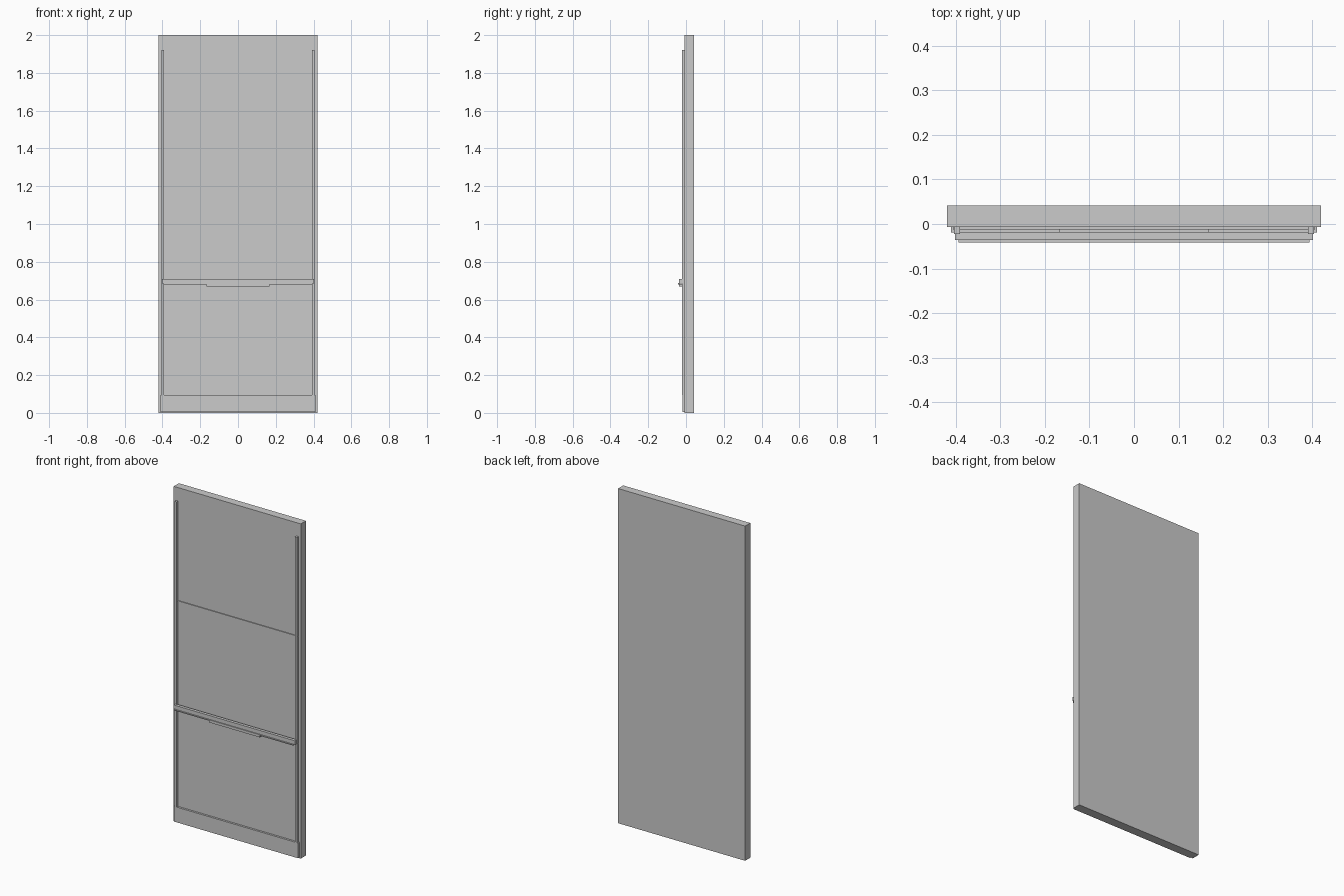
import bpy

if "Cube" in bpy.data.objects:
    bpy.data.objects.remove(bpy.data.objects["Cube"])


def box(name, x, y, z):
    """Box from (min, max) ranges on each axis."""
    bpy.ops.mesh.primitive_cube_add(
        size=1, location=[(a + b) / 2 for a, b in (x, y, z)])
    ob = bpy.context.object
    ob.name = name
    ob.scale = [b - a for a, b in (x, y, z)]
    bpy.ops.object.transform_apply(location=False, rotation=False, scale=True)
    return ob


def wide(name, half, y, z):
    """Box centred on x = 0."""
    return box(name, (-half, half), y, z)


FACE = -0.007   # front face of the main slab

# Main door slab
wide("door_slab", 0.42, (FACE, 0.0415), (0, 2))

# Kick plate along the bottom
wide("kick_plate", 0.411, (-0.019, FACE), (0.004, 0.095))

# Vertical side rails
for side, s in (("left", -1), ("right", 1)):
    box(side + "_rail", sorted((s * 0.391, s * 0.404)),
        (-0.022, FACE), (0.095, 1.92))

# Thin horizontal seam strips dividing the face
for name, z in (("upper_seam_strip", 1.323), ("lower_seam_strip", 0.683)):
    wide(name, 0.406, (-0.012, FACE), (z - 0.003, z + 0.003))

# Crossbar resting on the rails
wide("crossbar", 0.402, (-0.036, -0.018), (0.686, 0.71))

# Slim trim line on the crossbar front
wide("crossbar_trim", 0.394, (-0.0415, -0.0355), (0.681, 0.687))

# Pull handle below the crossbar
wide("pull_handle", 0.168, (-0.036, -0.012), (0.668, 0.682))
